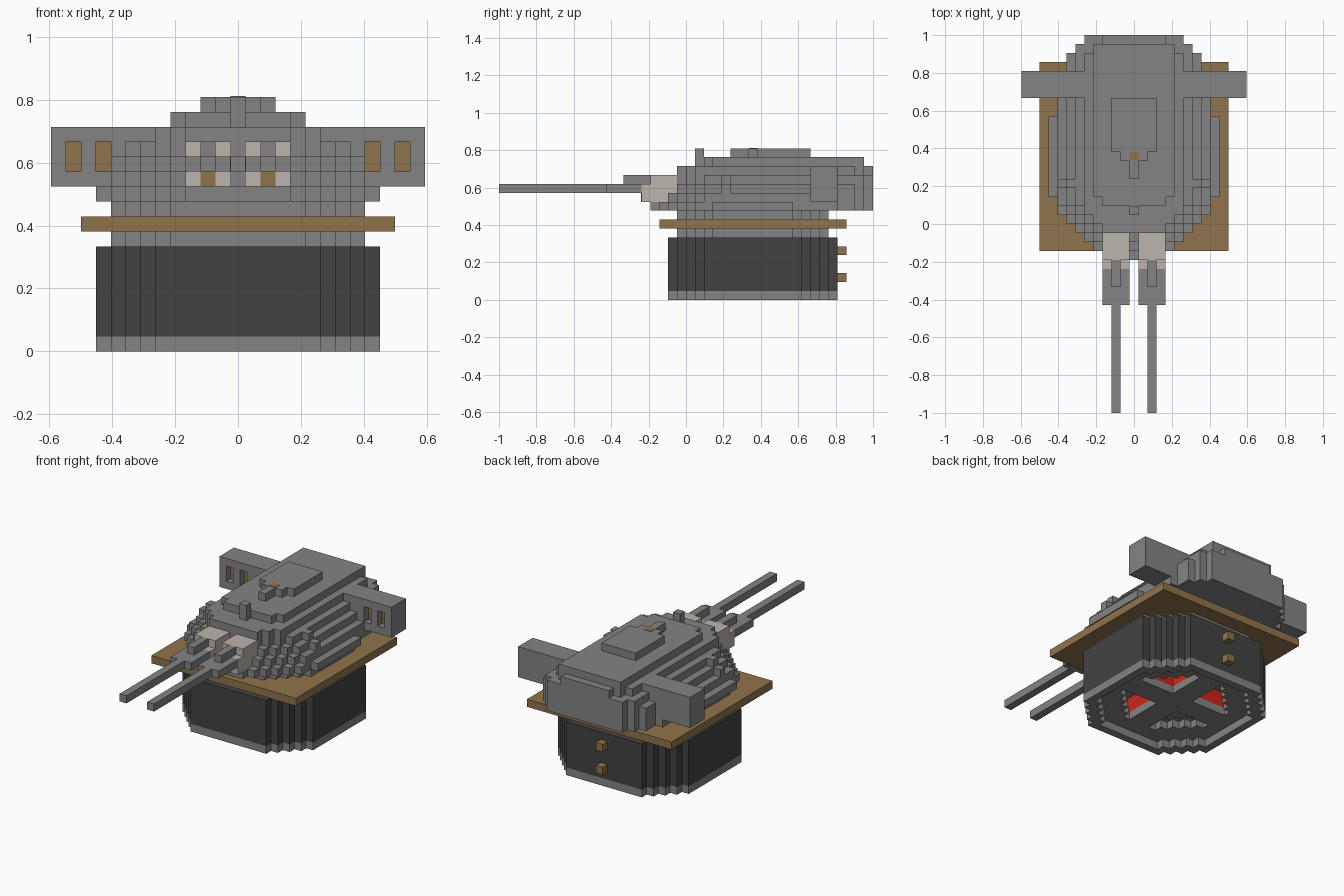
import bpy, bmesh

cube = bpy.data.objects.get("Cube")
if cube:
    bpy.data.objects.remove(cube, do_unlink=True)

U = 1 / 21  # size of one block


def material(name, r, g, b):
    m = bpy.data.materials.new(name)
    m.use_nodes = True
    m.diffuse_color = (r, g, b, 1)
    node = next(n for n in m.node_tree.nodes if n.type == 'BSDF_PRINCIPLED')
    node.inputs["Base Color"].default_value = (r, g, b, 1)
    return m


GREY = material("steel_grey", .23, .23, .23)
DARK = material("dark_grey", .055, .055, .055)
WOOD = material("deck_tan", .28, .175, .07)
PALE = material("pale_canvas", .5, .46, .42)
RED = material("red", .6, .02, .01)


def finish(name, bm, mat):
    bmesh.ops.recalc_face_normals(bm, faces=bm.faces)
    bmesh.ops.scale(bm, vec=(U, U, U), verts=bm.verts)
    mesh = bpy.data.meshes.new(name)
    bm.to_mesh(mesh)
    bm.free()
    mesh.materials.append(mat)
    ob = bpy.data.objects.new(name, mesh)
    bpy.context.collection.objects.link(ob)
    return ob


def box(name, mat, x, y, z):
    bm = bmesh.new()
    bmesh.ops.create_cube(bm, size=1)
    for v in bm.verts:
        v.co = [r[0] if c < 0 else r[1] for c, r in zip(v.co, (x, y, z))]
    return finish(name, bm, mat)


def pair(name, mat, x, y, z):
    box("left_" + name, mat, x, y, z)
    box("right_" + name, mat, (-x[1], -x[0]), y, z)


def outline(half, y0, y1, front, rear):
    """Rectangle whose corners are cut by staircases of the given step counts."""
    right = []
    for i in range(front + 1):
        x = half - front + i
        right += [(x, y0 + i), (x, y0 + i + 1)]
    right.pop()
    for i in range(rear + 1):
        x = half - i
        right += [(x, y1 - rear + i - 1), (x, y1 - rear + i)]
    del right[2 * front + 1]
    return right + [(-x, y) for x, y in reversed(right)]


def prism(name, mat, pts, z0, z1):
    bm = bmesh.new()
    face = bm.faces.new([bm.verts.new((x, y, z0)) for x, y in pts])
    ext = bmesh.ops.extrude_face_region(bm, geom=[face], use_keep_orig=True)
    verts = [g for g in ext["geom"] if isinstance(g, bmesh.types.BMVert)]
    bmesh.ops.translate(bm, vec=(0, 0, z1 - z0), verts=verts)
    return finish(name, bm, mat)


def ring(name, mat, outer, inner, z0, z1):
    bm = bmesh.new()
    loops = [[bm.verts.new((x, y, z)) for x, y in pts]
             for pts, z in ((outer, z0), (outer, z1), (inner, z1), (inner, z0))]
    n = len(outer)
    for k in range(4):
        a, b = loops[k], loops[(k + 1) % 4]
        for i in range(n):
            j = (i + 1) % n
            bm.faces.new((a[i], a[j], b[j], b[i]))
    return finish(name, bm, mat)


def octagon(half):
    return outline(half, 7.5 - half, 7.5 + half, 4, 4)


# Hollow barbette with its foot and inner ledge
ring("barbette_foot", GREY, octagon(9.5), octagon(8.5), 0, 1)
ring("barbette_wall", DARK, octagon(9.5), octagon(8.5), 1, 7)
ring("inner_ledge", GREY, octagon(8.5), octagon(6.5), 1, 2)
prism("barbette_ceiling", GREY, octagon(8.5), 4, 7)
box("cross_beam_x", GREY, (-7, 7), (6, 9), (1, 2))
box("cross_beam_y", GREY, (-1.5, 1.5), (.5, 14.5), (1, 2))
box("red_beam_x", RED, (-7, 7), (6, 9), (2, 4))
box("red_beam_y", RED, (-1.5, 1.5), (.5, 14.5), (2, 4))
for z in (2, 5):
    box("rear_knob", WOOD, (-.5, .5), (17, 18), (z, z + 1))

# Deck plate and the collar passing through it
prism("lower_collar", GREY, octagon(8.5), 7, 8)
box("deck_plate", WOOD, (-10.5, 10.5), (-3, 18), (8, 9))
prism("upper_collar", GREY, octagon(8.5), 9, 10)

# Stepped turret: half width, front, rear, front steps, rear steps
layers = [(7.5, -4, 21, 4, 2), (7.5, -3, 21, 4, 2), (7.5, -2, 21, 4, 2),
          (6.5, -1, 21, 3, 1), (5.5, -1, 21, 2, 2), (4.5, 2, 20, 1, 0)]
for i, spec in enumerate(layers):
    prism("turret_layer", GREY, outline(*spec), 10 + i, 11 + i)
pair("lower_skirt", GREY, (7, 8.5), (1, 17), (10, 11))
pair("upper_skirt", GREY, (7, 8.5), (2, 17), (11, 12))
pair("side_sponson", GREY, (8, 9.5), (3, 12), (10, 11))
pair("outer_sight", GREY, (6, 8.5), (4, 5), (12, 13))
pair("inner_sight", GREY, (5, 7.5), (4, 5), (13, 14))

# Roof hatch and periscope
box("roof_plate", GREY, (-2.5, 2.5), (8, 14), (16, 17))
box("roof_plate_step", GREY, (-1.5, 1.5), (7, 8), (16, 17))
box("roof_plate_nose", GREY, (-.5, .5), (5, 7), (16, 17))
box("roof_stud", WOOD, (-.5, .5), (7.1, 8), (17, 17.05))
box("periscope", GREY, (-.5, .5), (1, 2), (15, 17))

# Rangefinder arms with recessed windows
pair("arm_back", GREY, (4.5, 12.5), (15, 17), (11, 15))
pair("arm_sill", GREY, (4.5, 12.5), (14, 15), (11, 12))
pair("arm_lintel", GREY, (4.5, 12.5), (14, 15), (14, 15))
for x0, x1 in ((4.5, 8.5), (9.5, 10.5), (11.5, 12.5)):
    pair("arm_post", GREY, (x0, x1), (14, 15), (12, 14))
for x in (8.5, 10.5):
    pair("arm_window", WOOD, (x, x + 1), (14.9, 15), (12, 14))

# Twin guns with canvas mantlets
pair("mantlet", PALE, (.48, 3.52), (-5, -1), (11, 13))
pair("mantlet_top", PALE, (.48, 3.52), (-4, -1), (13, 14))
pair("mantlet_port", WOOD, (1.5, 2.5), (-5.05, -5), (11, 12))
pair("gun_sleeve", GREY, (.5, 3.5), (-9, -5), (12, 13))
pair("recoil_housing", GREY, (1.5, 2.5), (-7, -4), (13, 14))
pair("gun_barrel", GREY, (1.5, 2.5), (-21, -9), (12, 13))
